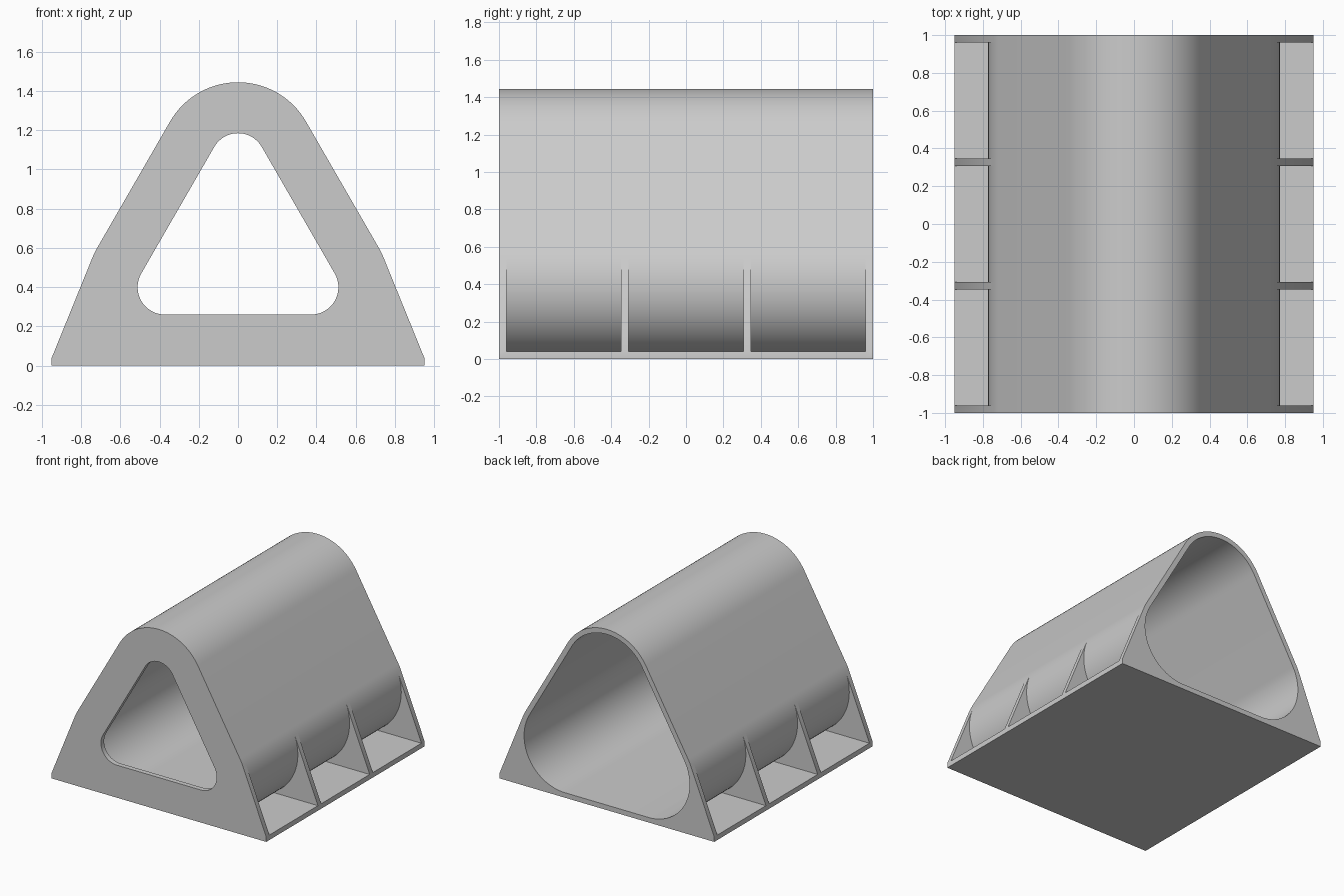
import bpy
import bmesh
from math import sin, cos, radians, degrees, asin, acos, atan2, hypot

cube = bpy.data.objects.get("Cube")
if cube:
    bpy.data.objects.remove(cube)

# Main sizes
CX, CZ = 0.372, 0.4        # centre of the lower corner arcs
TOP_Z = 1.045              # centre of the top arc
R_OUT, WALL, R_WIN = 0.4, 0.04, 0.14
HALF_W = 0.95              # half width of the base slab

# Angles where the outer wall meets the slab top and the sloping rib edge
slab_a = degrees(asin((WALL - CZ) / R_OUT))
dx, dz = HALF_W - CX, WALL - CZ
rib_a = degrees(atan2(dz, dx) + acos(R_OUT / hypot(dx, dz)))


def spread(a, b, n):
    return [a + (b - a) * i / n for i in range(n)]


low = spread(-90, slab_a, 6) + spread(slab_a, rib_a, 20) + spread(rib_a, 30, 3) + [30]
high = spread(30, 90, 16) + [90]
S, T = 6, 26               # positions of slab_a and rib_a in the list


def half_loop(r):
    """Right half of a rounded triangle, bottom to apex."""
    def arc(x, z, angles):
        return [(x + r * cos(radians(a)), z + r * sin(radians(a))) for a in angles]
    return arc(CX, CZ, low) + arc(0, TOP_Z, high)


def flip(points):
    return [(-x, z) for x, z in points]


def full(half):
    return half + flip(half[-2::-1])


bm = bmesh.new()


def face(points):
    bm.faces.new([bm.verts.new(p) for p in points])


def pairs(loop):
    return zip(loop, loop[1:] + loop[:1])


def wall(loop, y0, y1):
    """Extrude a closed profile along y."""
    for (ax, az), (bx, bz) in pairs(loop):
        face([(ax, y0, az), (bx, y0, bz), (bx, y1, bz), (ax, y1, az)])


def ring(outer, inner, y):
    """Flat band between two matching profiles."""
    for (a, b), (c, d) in zip(pairs(outer), pairs(inner)):
        face([(x, y, z) for x, z in (a, b, d, c)])


def both_sides(outline, y):
    for pts in (outline, flip(outline)):
        face([(x, y, z) for x, z in pts])


# Profiles
outer = half_loop(R_OUT)
tube_out = full(outer)
tube_in = full(half_loop(R_OUT - WALL))
window = full(half_loop(R_WIN))
foot, toe = (HALF_W, 0), (HALF_W, WALL)
rib_profile = full([outer[0], foot, toe] + outer[T:])
bay_profile = full([outer[0], foot, toe] + outer[S:])

# Outer skin: ribs alternating with open bays
pitch = (2 - WALL) / 3
centres = [-1 + WALL / 2 + pitch * i for i in range(4)]
for i, c in enumerate(centres):
    front, back = c - WALL / 2, c + WALL / 2
    wall(rib_profile, front, back)
    if i < 3:
        wall(bay_profile, back, front + pitch)
        for y in (back, front + pitch):
            both_sides(outer[S:T + 1] + [toe], y)

# End faces
for y, opening in ((-1, window), (1, tube_in)):
    ring(tube_out, opening, y)
    both_sides(outer[:T + 1] + [toe, foot], y)

# Window edge, inside of the front plate and the tunnel
wall(window, -1, -1 + WALL)
ring(tube_in, window, -1 + WALL)
wall(tube_in, -1 + WALL, 1)

bmesh.ops.remove_doubles(bm, verts=bm.verts, dist=0.0001)
bmesh.ops.recalc_face_normals(bm, faces=bm.faces)

mesh = bpy.data.meshes.new("ribbed_tunnel_housing")
bm.to_mesh(mesh)
bm.free()
housing = bpy.data.objects.new("ribbed_tunnel_housing", mesh)
bpy.context.collection.objects.link(housing)

# Material
grey = bpy.data.materials.new("light_grey")
grey.use_nodes = True
colour = (0.6, 0.6, 0.6, 1)
grey.diffuse_color = colour
for node in grey.node_tree.nodes:
    if node.type == 'BSDF_PRINCIPLED':
        node.inputs["Base Color"].default_value = colour
mesh.materials.append(grey)

# Smooth curves, sharp edges
bpy.ops.object.select_all(action='DESELECT')
housing.select_set(True)
bpy.context.view_layer.objects.active = housing
bpy.ops.object.shade_smooth_by_angle(angle=radians(25))
